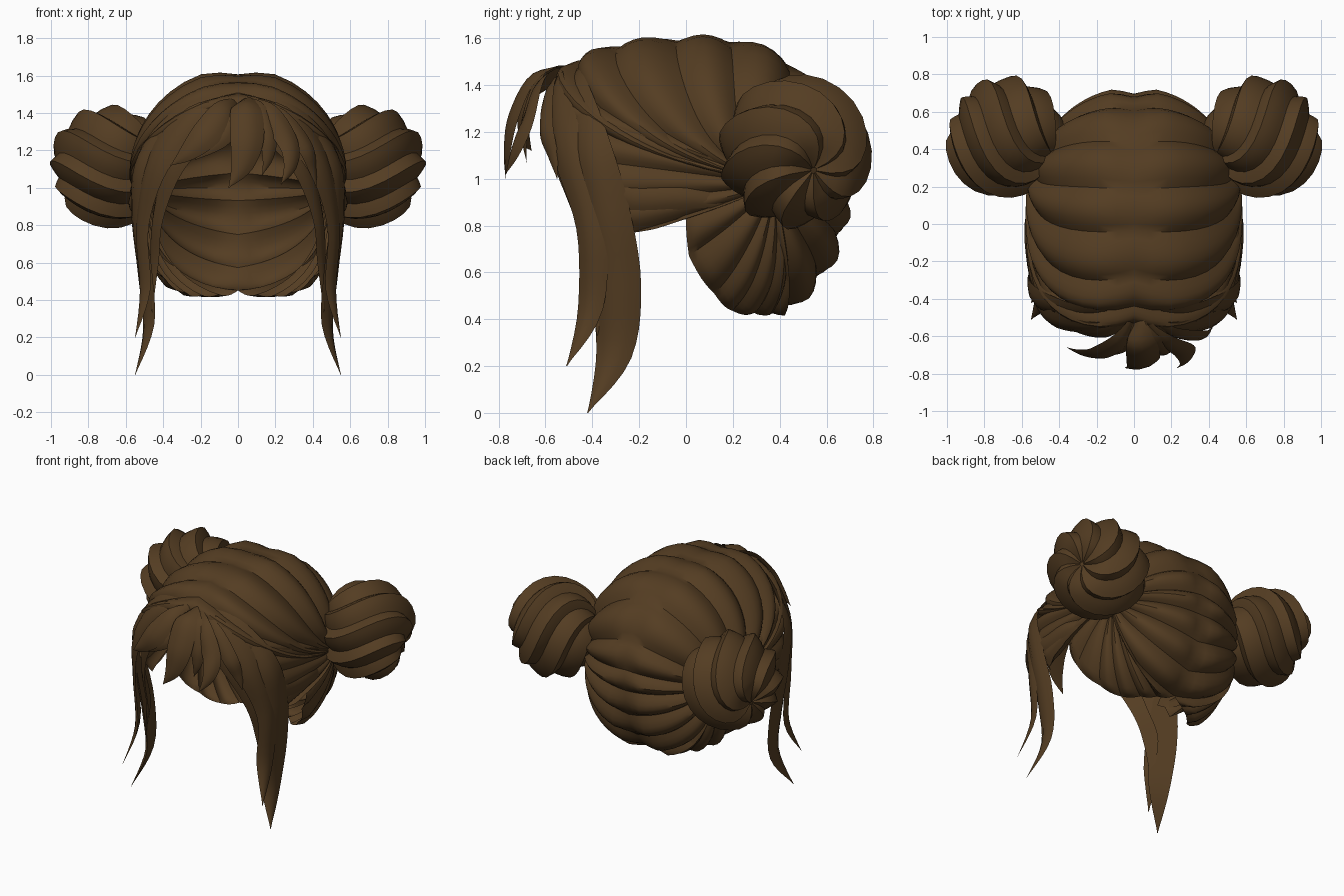
import bpy, bmesh, math
from mathutils import Vector as V

if "Cube" in bpy.data.objects:
    bpy.data.objects.remove(bpy.data.objects["Cube"])

brown = bpy.data.materials.new("dark brown hair")
brown.diffuse_color = (0.088, 0.046, 0.016, 1)
brown.use_nodes = True
brown.node_tree.nodes["Principled BSDF"].inputs["Base Color"].default_value = brown.diffuse_color


def finish(name, bm, mirror=False, angle=35):
    bmesh.ops.remove_doubles(bm, verts=bm.verts, dist=1e-4)
    bmesh.ops.recalc_face_normals(bm, faces=bm.faces)
    me = bpy.data.meshes.new(name)
    bm.to_mesh(me)
    bm.free()
    me.materials.append(brown)
    ob = bpy.data.objects.new(name, me)
    bpy.context.collection.objects.link(ob)
    bpy.ops.object.select_all(action='DESELECT')
    ob.select_set(True)
    bpy.context.view_layer.objects.active = ob
    bpy.ops.object.shade_smooth_by_angle(angle=math.radians(angle))
    if mirror:
        ob.modifiers.new("mirror", 'MIRROR')
    return ob


def grid(bm, rows, closed=False):
    vs = [[bm.verts.new(p) for p in r] for r in rows]
    for a, b in zip(vs, vs[1:]):
        n = len(a)
        for i in range(n if closed else n - 1):
            j = (i + 1) % n
            bm.faces.new((a[i], a[j], b[j], b[i]))
    return vs


# Head form: round at the back, boxier at the front and nape
C = V((0, 0.1, 1.02))


def on_head(p, lift=0.0):
    d = p - C
    rz = 0.57 if d.z > 0 else 0.64
    ry, n = (0.75, 3) if d.y < 0 else (0.58, 2)
    if d.z < 0 and d.y > 0:
        n = 2 + min(0.25, -d.z * 0.8)
    m = 2 if d.z > 0 else 2 + min(0.4, -d.z)
    r = ((abs(d.x) / 0.555) ** m + (abs(d.z) / rz) ** m) ** (1 / m)
    d = d / (r ** n + abs(d.y / ry) ** n) ** (1 / n)
    return C + d + d.normalized() * lift


# Combed shell: ridged strands run from the parting and hairline to the bun
TIE = V((0.48, 0.37, 0.98))
parting = [(-.53, 1.44), (-.43, 1.5), (-.27, 1.56), (-.03, 1.58), (.18, 1.56), (.4, 1.45),
           (.58, 1.25), (.68, 1.08), (.69, .93), (.66, .74), (.56, .56), (.43, .4)]
rim = [(.11, .37, .39), (.2, .3, .4), (.28, .2, .42), (.37, .12, .53), (.45, .02, .7),
       (.53, 0, .85), (.53, -.12, .79), (.5, -.24, .77), (.54, -.34, .9), (.54, -.42, 1.08),
       (.45, -.56, 1.26), (.25, -.6, 1.38)]
strands = []
for y, z in parting:
    f = min(1, max(0, (y - 0.1) / 0.5))     # crown strands drop before turning back
    k = 0.3 + 0.25 * f
    strands.append((V((0, y, z)), V((0.8 - 0.25 * f, y * 0.95, k * z + (1 - k) * TIE.z))))
for p in rim:
    p = V(p)
    strands.append((p, (p + TIE) / 2))

bm = bmesh.new()
ROWS, SUB = 18, 6
for i in range(len(strands)):
    (s0, c0), (s1, c1) = strands[i], strands[(i + 1) % len(strands)]
    height = 0.055 if i < len(parting) else 0.035
    rows = []
    for r in range(ROWS + 1):
        v = r / ROWS * 0.97
        row = []
        for k in range(SUB + 1):
            t = k / SUB
            s, c = s0.lerp(s1, t), c0.lerp(c1, t)
            p = s * (1 - v) ** 2 + c * 2 * v * (1 - v) + TIE * v * v
            ridge = 1 - abs(2 * t - 1) ** 1.7
            fade = (0.3 + 0.7 * min(1, v * 9)) * (1 - v) ** 0.5
            row.append(on_head(p, height * ridge * fade))
        rows.append(row)
    grid(bm, rows)
finish("combed_shell", bm, True)

# Buns: twisted ridged balls with a dimpled outer swirl
axis = V((0.87, 0.34, -0.34)).normalized()
side = axis.cross(V((0, 0, 1))).normalized()
up = side.cross(axis)
centre = V((0.69, 0.465, 1.115))
bm = bmesh.new()
LOCKS, SUB, RINGS = 8, 6, 18
rows = []
for r in range(RINGS + 1):
    phi = math.pi * (0.015 + 0.97 * r / RINGS)
    row = []
    for k in range(LOCKS * SUB):
        t = (k % SUB) / SUB
        ridge = t / 0.67 if t <= 0.67 else (1 - t) / 0.33
        a = 2 * math.pi * k / (LOCKS * SUB) + 1.1 * math.cos(phi)
        rad = 0.285 + 0.05 * ridge * math.sin(phi) ** 0.6
        out = rad * math.cos(phi)
        if phi < 0.6:
            out -= 0.06 * (1 - phi / 0.6)
        around = side * math.cos(a) + up * math.sin(a)
        row.append(centre + axis * out + around * rad * math.sin(phi))
    rows.append(row)
vs = grid(bm, rows, True)
bm.faces.new(vs[0])
bm.faces.new(vs[-1])
finish("bun", bm, True, 30)


def spline(pts, steps=5):
    """Smooth path through points; extra components such as width ride along."""
    q = [pts[0]] + pts + [pts[-1]]
    out = []
    for i in range(1, len(q) - 2):
        for s in range(steps):
            t = s / steps
            out.append([0.5 * (2 * b + (c - a) * t + (2 * a - 5 * b + 4 * c - d) * t * t
                               + (3 * b - a - 3 * c + d) * t ** 3)
                        for a, b, c, d in zip(q[i - 1], q[i], q[i + 1], q[i + 2])])
    return out + [list(pts[-1])]


def lock(name, pts, thick=0.3, mirror=False):
    """Tapered strand with a raised spine; each point is x, y, z, half width."""
    path = spline(pts)
    pos = [V(p[:3]) for p in path]
    bm = bmesh.new()
    rows = []
    for i, p in enumerate(pos):
        tan = (pos[min(i + 1, len(pos) - 1)] - pos[max(i - 1, 0)]).normalized()
        out = V((p.x, p.y + 0.15, 0))
        out = (out - tan * out.dot(tan)).normalized()
        across = tan.cross(out)
        w = max(path[i][3], 0.002)
        h = w * thick
        rows.append([p + across * w * a + out * h * b for a, b in
                     ((-1, -.3), (-.55, .6), (0, 1), (.55, .6), (1, -.3), (0, -.4))])
    vs = grid(bm, rows, True)
    bm.faces.new(vs[0])
    bm.faces.new(vs[-1])
    finish(name, bm, mirror, 40)


# Face-framing locks
lock("front_lock", [(0, -.5, 1.44, .03), (.22, -.55, 1.37, .08), (.43, -.51, 1.14, .09),
                    (.515, -.41, .8, .07), (.5, -.41, .45, .06), (.55, -.51, .2, 0)], mirror=True)
lock("long_lock", [(.05, -.47, 1.44, .03), (.28, -.47, 1.37, .08), (.5, -.41, 1.15, .09),
                   (.535, -.34, .87, .1), (.5, -.3, .55, .11), (.48, -.31, .25, .08),
                   (.55, -.42, 0, 0)], mirror=True)
lock("inner_lock", [(0, -.51, 1.44, .03), (.17, -.58, 1.34, .08), (.34, -.54, 1.13, .07),
                    (.43, -.44, .85, .05), (.45, -.36, .6, .05), (.46, -.38, .33, 0)], mirror=True)

# Strands swept back over the ears
lock("temple_strand", [(.52, -.34, .97, .07), (.55, -.22, .92, .07), (.57, 0, .92, .05),
                       (.53, .23, .89, .01)], mirror=True)

# Fringe
fringe = {
    "fringe_centre": [(.02, -.49, 1.46, .03), (.04, -.64, 1.43, .08), (.05, -.73, 1.27, .09),
                      (.02, -.76, 1.12, .06), (-.05, -.77, 1.0, 0)],
    "fringe_middle": [(.03, -.49, 1.46, .02), (.1, -.62, 1.42, .05), (.16, -.68, 1.28, .05),
                      (.16, -.69, 1.16, .03), (.13, -.68, 1.07, 0)],
    "fringe_right": [(.04, -.49, 1.46, .02), (.16, -.62, 1.4, .06), (.27, -.68, 1.24, .06),
                     (.28, -.73, 1.12, .04), (.23, -.77, 1.02, 0)],
    "fringe_outer_right": [(.04, -.49, 1.46, .02), (.22, -.58, 1.38, .05), (.36, -.6, 1.22, .05),
                           (.4, -.57, 1.1, .03), (.42, -.55, 1.0, 0)],
    "fringe_left": [(0, -.49, 1.46, .02), (-.07, -.62, 1.41, .07), (-.17, -.69, 1.29, .08),
                    (-.27, -.69, 1.19, .05), (-.36, -.66, 1.12, 0)],
    "fringe_left_inner": [(0, -.49, 1.45, .02), (-.03, -.61, 1.4, .05), (-.08, -.67, 1.29, .06),
                          (-.15, -.69, 1.22, .04), (-.23, -.68, 1.15, 0)],
}
for name, pts in fringe.items():
    lock(name, pts)
